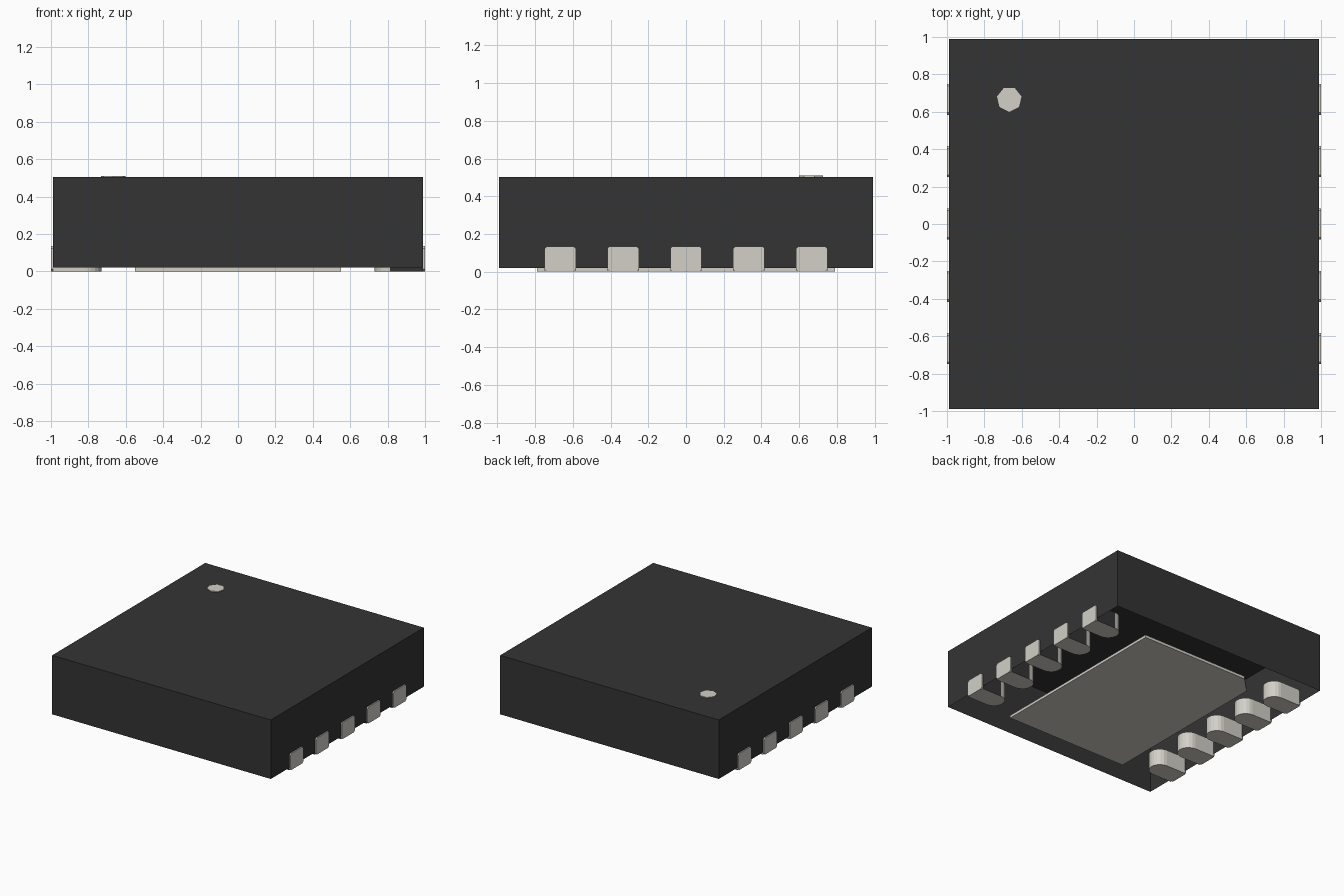
import bpy
import bmesh
import math

if "Cube" in bpy.data.objects:
    bpy.data.objects.remove(bpy.data.objects["Cube"], do_unlink=True)


def material(name, rgb):
    m = bpy.data.materials.new(name)
    m.use_nodes = True
    m.diffuse_color = (*rgb, 1)
    bsdf = next(n for n in m.node_tree.nodes if n.type == 'BSDF_PRINCIPLED')
    bsdf.inputs["Base Color"].default_value = (*rgb, 1)
    return m


BLACK = material("black_plastic", (0.034, 0.034, 0.034))
METAL = material("pale_metal", (0.645, 0.63, 0.57))


def prism(name, outline, direction, mats, is_dark=None, open_bottom=False):
    """Extrude a flat outline along a direction into a closed solid."""
    bm = bmesh.new()
    base = bm.faces.new([bm.verts.new(p) for p in outline])
    ext = bmesh.ops.extrude_face_region(bm, geom=[base], use_keep_orig=True)
    moved = [v for v in ext["geom"] if isinstance(v, bmesh.types.BMVert)]
    bmesh.ops.translate(bm, verts=moved, vec=direction)
    bmesh.ops.recalc_face_normals(bm, faces=bm.faces[:])
    if open_bottom:
        low = min(bm.faces, key=lambda f: f.calc_center_median().z)
        bmesh.ops.delete(bm, geom=[low], context='FACES_ONLY')
    for f in bm.faces:
        f.smooth = False
        if is_dark and is_dark(f):
            f.material_index = 1
    mesh = bpy.data.meshes.new(name)
    bm.to_mesh(mesh)
    bm.free()
    for m in mats:
        mesh.materials.append(m)
    obj = bpy.data.objects.new(name, mesh)
    bpy.context.collection.objects.link(obj)
    return obj


# Package shell, open underneath
B = 0.99
prism("package_body", [(-B, -B, 0.02), (B, -B, 0.02), (B, B, 0.02), (-B, B, 0.02)],
      (0, 0, 0.483), [BLACK], open_bottom=True)

# Corner marker: thin seven-sided disc
R = 0.067
prism("corner_marker",
      [(-0.667 + R * math.cos(a), 0.667 + R * math.sin(a), 0.502)
       for a in (-math.pi / 2 + 2 * math.pi * k / 7 for k in range(7))],
      (0, 0, 0.007), [METAL])

# Centre pad with one clipped corner
prism("centre_pad",
      [(0.55, -0.79, 0), (0.55, 0.79, 0), (-0.42, 0.79, 0),
       (-0.55, 0.66, 0), (-0.55, -0.79, 0)], (0, 0, 0.022), [METAL])

# Leads: a round-ended block inside the shell and a clipped plate outside
W, H, C = 0.083, 0.135, 0.012
for side, label in ((1, "left"), (-1, "right")):
    for i in range(5):
        y = (i - 2) / 3
        arc = [(side * (0.73 + W - W * math.sin(t)), y + W * math.cos(t), 0)
               for t in (math.pi * k / 10 for k in range(11))]
        outline = [(side * 0.989, y + W, 0)] + arc + [(side * 0.989, y - W, 0)]
        # plastic covers the straight flanks of the left row
        flank = (lambda f: abs(f.normal.y) > 0.999) if side == 1 else None
        prism(f"{label}_lead_{i + 1}", outline, (0, 0, H), [METAL, BLACK], flank)
        plate = [(y - W + C, 0), (y + W - C, 0), (y + W, C), (y + W, H - C),
                 (y + W - C, H), (y - W + C, H), (y - W, H - C), (y - W, C)]
        prism(f"{label}_lead_plate_{i + 1}", [(side * 0.989, a, b) for a, b in plate],
              (side * 0.011, 0, 0), [METAL])
